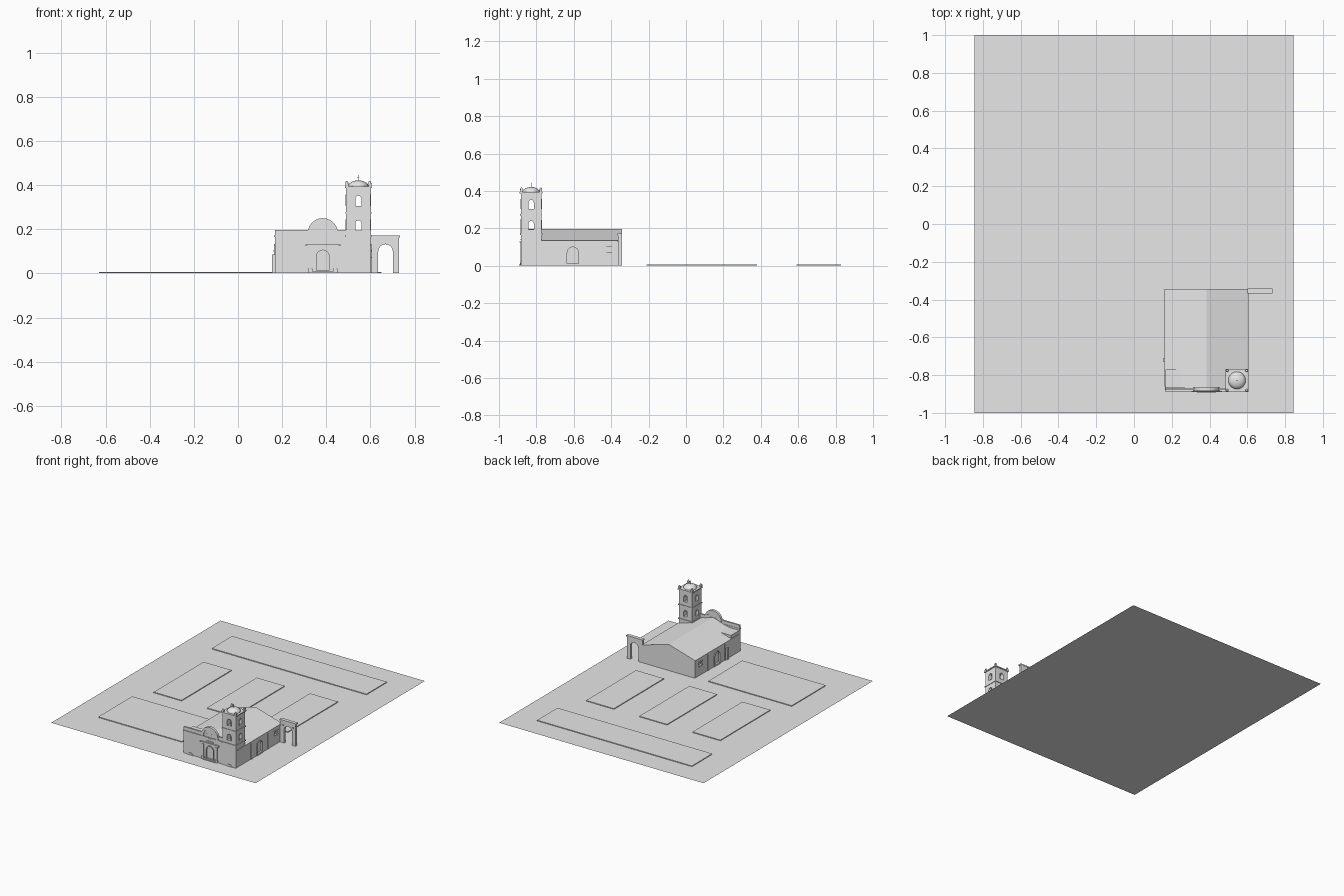
import bpy, bmesh, math
from mathutils import Vector

cube = bpy.data.objects.get("Cube")
if cube:
    bpy.data.objects.remove(cube, do_unlink=True)

stone = bpy.data.materials.new("pale grey stone")
stone.use_nodes = True
GREY = (0.8, 0.8, 0.8, 1)
stone.diffuse_color = GREY
stone.node_tree.nodes["Principled BSDF"].inputs["Base Color"].default_value = GREY


def finish(name, bm):
    bmesh.ops.recalc_face_normals(bm, faces=bm.faces)
    mesh = bpy.data.meshes.new(name)
    bm.to_mesh(mesh)
    bm.free()
    mesh.materials.append(stone)
    ob = bpy.data.objects.new(name, mesh)
    bpy.context.collection.objects.link(ob)
    return ob


def prism(name, pts, axis, a, b):
    """Extrude a (horizontal, z) profile along x or y from a to b."""
    bm = bmesh.new()
    place = (lambda h, z: (h, a, z)) if axis == "y" else (lambda h, z: (a, h, z))
    face = bm.faces.new([bm.verts.new(place(h, z)) for h, z in pts])
    ext = bmesh.ops.extrude_face_region(bm, geom=[face])["geom"]
    move = Vector((0, b - a, 0)) if axis == "y" else Vector((b - a, 0, 0))
    bmesh.ops.translate(bm, vec=move, verts=[v for v in ext if isinstance(v, bmesh.types.BMVert)])
    return finish(name, bm)


def box(name, x0, x1, y0, y1, z0, z1):
    return prism(name, [(x0, z0), (x1, z0), (x1, z1), (x0, z1)], "y", y0, y1)


def arch(c, half, z0, top, n=12):
    """Round-headed outline from bottom left over to bottom right."""
    spring = top - half
    curve = [(c - half * math.cos(math.pi * i / n), spring + half * math.sin(math.pi * i / n))
             for i in range(n + 1)]
    return [(c - half, z0)] + curve + [(c + half, z0)]


def frame(name, c, half, z0, top, t, axis, a, b):
    """Arched surround of width t."""
    return prism(name, arch(c, half + t, z0, top + t) + arch(c, half, z0, top)[::-1], axis, a, b)


def cut(ob, cutter):
    cutter.hide_render = True
    mod = ob.modifiers.new("opening", "BOOLEAN")
    mod.operation, mod.solver, mod.object = "DIFFERENCE", "EXACT", cutter
    bpy.context.view_layer.objects.active = ob
    bpy.ops.object.modifier_apply(modifier=mod.name)
    bpy.data.objects.remove(cutter, do_unlink=True)


def dome(name, x, y, z, r, h, seg=24):
    bm = bmesh.new()
    bmesh.ops.create_uvsphere(bm, u_segments=seg, v_segments=seg // 2, radius=1)
    bmesh.ops.delete(bm, geom=[v for v in bm.verts if v.co.z < -0.01], context="VERTS")
    for v in bm.verts:
        v.co = (x + v.co.x * r, y + v.co.y * r, z + v.co.z * h)
    for f in bm.faces:
        f.smooth = True
    return finish(name, bm)


# Ground sheet and raised blocks
bm = bmesh.new()
bm.faces.new([bm.verts.new(p) for p in [(-.845, -1, 0), (.845, -1, 0), (.845, 1, 0), (-.845, 1, 0)]])
finish("ground", bm)
plots = [(-.63, .06, -.75, -.35), (-.55, -.32, -.21, .38), (-.11, .12, -.21, .38),
         (.33, .56, -.21, .38), (-.63, .65, .59, .83)]
for i, p in enumerate(plots):
    box(f"block_{i + 1}", *p, .001, .007)

# Nave with gabled roof
X0, X1, MID = .167, .600, .384
Y0, Y1 = -.88, -.343
EAVE, RIDGE, B = .134, .197, .001
nave = prism("nave", [(X0, B), (X1, B), (X1, EAVE), (MID, RIDGE), (X0, EAVE)], "y", Y0 + .01, Y1)
for x, s, side in ((X0, -1, "right"), (X1, 1, "left")):
    cut(nave, prism("door_cutter", arch(-.605, .03, .012, .10), "x", x - .008, x + .008))
    frame(f"side_door_frame_{side}", -.605, .03, B, .10, .006, "x", x, x + s * .005)
    box(f"side_door_step_{side}", min(x, x + s * .005), max(x, x + s * .005), -.64, -.57, B, .012)
    box(f"eaves_{side}", min(x, x + s * .005), max(x, x + s * .005), Y0 + .02, Y1, EAVE - .008, EAVE)
    for y in (-.70, -.50):
        box(f"pilaster_{side}", min(x, x + s * .004), max(x, x + s * .004), y - .008, y + .008, B, EAVE - .008)
    cut(nave, box("window_cutter", x - .008, x + .008, -.425, -.395, .075, .10))
    for z in (.07, .10):
        box(f"side_window_trim_{side}", min(x, x + s * .006), max(x, x + s * .006), -.432, -.388, z, z + .005)
box("buttress", X0 - .012, X0, -.73, -.71, B, .085)
box("corner_room", X0, .25, Y0 + .005, -.77, B, .158)

# Front wall with parapet and round gable
front = box("front_wall", X0, X1, Y0, Y0 + .012, B, .172)
cut(front, prism("portal_cutter", arch(MID, .028, .012, .105), "y", Y0 - .01, Y0 + .008))
box("front_cornice", X0 - .003, .49, Y0 - .006, Y0 + .014, .165, .172)
box("parapet", X0, .49, Y0, Y0 + .012, .172, .197)
prism("round_gable", arch(MID, .064, .165, .245, 20), "y", Y0 + .001, Y0 + .011)
frame("gable_ring", MID, .05, .165, .231, .019, "y", Y0 - .005, Y0 + .014)

# Portal
frame("portal_frame", MID, .028, B, .105, .006, "y", Y0 - .004, Y0)
box("portal_cornice", .305, .465, Y0 - .009, Y0, .124, .131)
box("portal_frieze", .315, .455, Y0 - .005, Y0, .116, .124)
for x in (.327, .441):
    box("portal_column", x - .006, x + .006, Y0 - .006, Y0, B, .116)
    box("portal_pedestal", x - .010, x + .010, Y0 - .008, Y0, B, .022)
box("portal_step", MID - .05, MID + .05, Y0 - .012, Y0, B, .008)
box("niche_sill", .355, .415, Y0 - .006, Y0, .139, .144)
box("niche_panel", .368, .402, Y0 - .003, Y0, .147, .162)
for x in (.222, .547):
    base = [(x - .028, B), (x + .028, B), (x + .01, .016), (x - .01, .016)]
    prism("wall_foot", base, "y", Y0 - .006, Y0)

# Bell tower with openings through both directions
TX, TY, H = .545, -.828, .055
tower = box("tower", TX - H, TX + H, TY - H, TY + H, B, .39)
for z0, z1 in ((.195, .24), (.305, .352)):
    cut(tower, prism("opening_cutter", arch(TX, .014, z0, z1), "y", TY - .1, TY + .1))
    cut(tower, prism("opening_cutter", arch(TY, .014, z0, z1), "x", TX - .1, TX + .1))
    for s in (-1, 1):
        for c, k, axis in ((TX, TY, "y"), (TY, TX, "x")):
            frame("tower_window_frame", c, .014, z0, z1, .004, axis, k + s * H, k + s * (H + .003))
cut(tower, prism("opening_cutter", arch(TY, .016, .09, .135), "x", TX + H - .01, TX + H + .01))
for z, e in ((.165, .005), (.27, .004), (.386, .006)):
    box("tower_belt", TX - H - e, TX + H + e, TY - H - e, TY + H + e, z, z + .008)
for sx in (-1, 1):
    for sy in (-1, 1):
        x, y = TX + sx * .052, TY + sy * .052
        box("corner_post", x - .007, x + .007, y - .007, y + .007, .394, .408)
        dome("corner_finial", x, y, .408, .007, .011, 8)
dome("dome", TX, TY, .394, .046, .027)
box("spire", TX - .0015, TX + .0015, TY - .0015, TY + .0015, .418, .445)
box("spire_arm", TX - .006, TX + .006, TY - .001, TY + .001, .434, .437)

# Side gateway
GY0, GY1 = -.363, -.343
inner = arch(.668, .033, B, .132)
prism("gateway", [(X1, B), (X1, .165), (.729, .165), (.729, B)] + inner[::-1], "y", GY0, GY1)
box("gateway_cornice", X1, .734, GY0 - .004, GY1 + .002, .162, .172)
for x in (.624, .709):
    box("gateway_boss", x - .005, x + .005, GY0 - .004, GY0, .128, .138)
